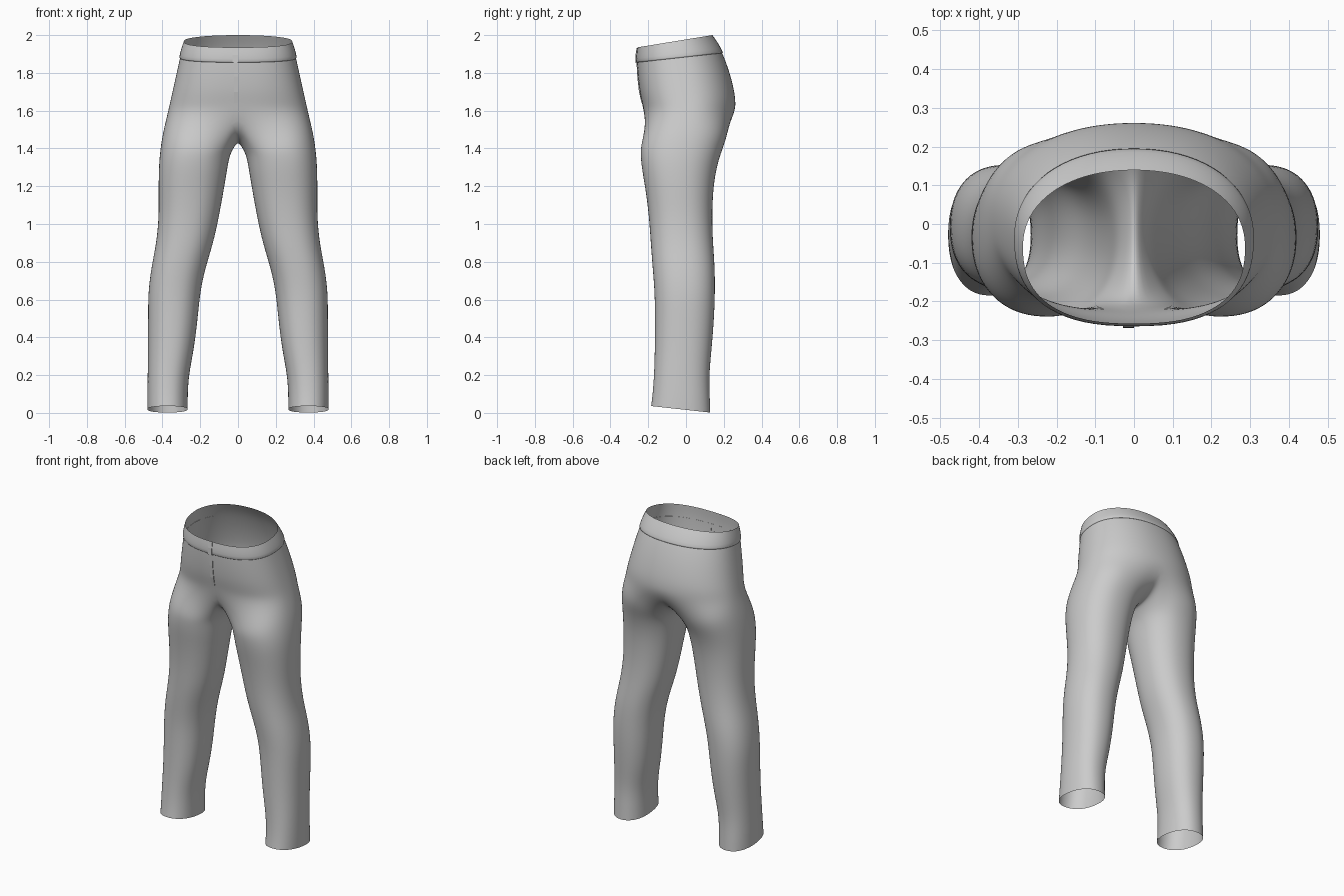
import bpy, bmesh
from math import sin, cos, radians

if "Cube" in bpy.data.objects:
    bpy.data.objects.remove(bpy.data.objects["Cube"])

OUT, INN = 18, 8      # segments round the outside / along the inseam


def power(v, e):
    return abs(v) ** (2 / e) * (1 if v >= 0 else -1)


def torso_ring(half_width, front, back, z_front, z_back, grow=0.0):
    """Half ring on +x, from centre front round the hip to centre back."""
    pts, w = [], half_width + grow
    cy, ry = (front + back) / 2, (back - front) / 2 + grow
    for i in range(OUT + 1):
        a = radians(-90 + 180 * i / OUT)
        e = 2.5 if a < 0 else 2.15
        x = 0 if i in (0, OUT) else w * power(cos(a), e)
        y = cy + ry * power(sin(a), e)
        pts.append((x, y, z_front + (z_back - z_front) * (y - front) / (back - front)))
    return pts


def leg_ring(x_in, x_out, front, back, z_in, z_out, slope=0.0):
    """Closed ring: outer arc front to back, then the inseam side."""
    pts = []
    cx, rx = (x_in + x_out) / 2, (x_out - x_in) / 2
    cy, ry = (front + back) / 2, (back - front) / 2
    for i in range(OUT + INN):
        a = -135 + 270 * i / OUT if i <= OUT else 135 + 90 * (i - OUT) / INN
        a = radians(a)
        x, y = cx + rx * power(cos(a), 2.25), cy + ry * power(sin(a), 2.25)
        z = z_in + (z_out - z_in) * (x - x_in) / (x_out - x_in) + slope * (y - cy)
        pts.append((x, y, z))
    return pts


def bridge(bm, a, b, closed):
    n = len(a)
    for i in range(n if closed else n - 1):
        j = (i + 1) % n
        bm.faces.new((a[i], a[j], b[j], b[i]))


def finish(bm, name, mirror=True, levels=2):
    bmesh.ops.recalc_face_normals(bm, faces=bm.faces)
    for f in bm.faces:
        f.smooth = True
    me = bpy.data.meshes.new(name)
    bm.to_mesh(me)
    bm.free()
    ob = bpy.data.objects.new(name, me)
    bpy.context.collection.objects.link(ob)
    if mirror:
        m = ob.modifiers.new("mirror", 'MIRROR')
        m.merge_threshold = 0.001
    if levels:
        s = ob.modifiers.new("smooth", 'SUBSURF')
        s.levels = s.render_levels = levels
    return ob


# half width, front y, back y, front z, back z
TORSO = [
    (0.288, -0.258, 0.140, 1.935, 2.000),
    (0.298, -0.260, 0.168, 1.895, 1.955),
    (0.308, -0.260, 0.194, 1.855, 1.905),
    (0.327, -0.256, 0.230, 1.780, 1.810),
    (0.347, -0.247, 0.256, 1.700, 1.710),
    (0.361, -0.233, 0.264, 1.640, 1.645),
    (0.375, -0.222, 0.260, 1.580, 1.580),
]
# inseam x, outer x, front y, back y, inseam z, outer z, front-back slope
LEG = [
    (0.022, 0.400, -0.240, 0.220, 1.405, 1.480, 0.08),
    (0.045, 0.415, -0.243, 0.185, 1.360, 1.380, 0.02),
    (0.058, 0.421, -0.234, 0.160, 1.280, 1.290, 0),
    (0.075, 0.422, -0.215, 0.145, 1.180, 1.180, 0),
    (0.100, 0.420, -0.197, 0.139, 1.040, 1.040, 0),
    (0.130, 0.433, -0.188, 0.144, 0.900, 0.900, 0),
    (0.172, 0.460, -0.178, 0.154, 0.770, 0.770, 0),
    (0.200, 0.477, -0.167, 0.155, 0.640, 0.640, 0),
    (0.213, 0.477, -0.165, 0.150, 0.500, 0.500, 0),
    (0.232, 0.477, -0.166, 0.137, 0.340, 0.340, 0),
    (0.261, 0.479, -0.170, 0.123, 0.200, 0.200, 0),
    (0.266, 0.481, -0.178, 0.127, 0.090, 0.090, -0.04),
    (0.266, 0.481, -0.186, 0.130, 0.019, 0.019, -0.11),
]
# crotch seam (y, z) from back to front
CROTCH = [(0.225, 1.535), (0.175, 1.487), (0.11, 1.452), (0.03, 1.437),
          (-0.05, 1.437), (-0.12, 1.462), (-0.178, 1.512)]

# trouser shell: torso strip, crotch seam, legs
bm = bmesh.new()
rings = [[bm.verts.new(p) for p in torso_ring(*r)] for r in TORSO]
for a, b in zip(rings, rings[1:]):
    bridge(bm, a, b, False)
top = rings[-1] + [bm.verts.new((0, y, z)) for y, z in CROTCH]
for r in LEG:
    ring = [bm.verts.new(p) for p in leg_ring(*r)]
    bridge(bm, top, ring, True)
    top = ring
finish(bm, "trousers")

# waistband: slightly raised band with a lip at its lower edge
bm = bmesh.new()
band = [(0, 0.0005), (1, 0.005), (2, 0.006), (2, -0.001)]
rings = [[bm.verts.new(p) for p in torso_ring(*TORSO[k], grow=g)] for k, g in band]
for a, b in zip(rings, rings[1:]):
    bridge(bm, a, b, False)
finish(bm, "waistband", levels=1)


def strip(name, pts, x0, x1, depth):
    """Thin flap following a front profile of (y, z) points."""
    b = bmesh.new()
    rows = [[b.verts.new((x, y - d, z)) for x, d in
             ((x0, -0.002), (x0, depth), (x1, depth), (x1, -0.002))] for y, z in pts]
    for p, q in zip(rows, rows[1:]):
        bridge(b, p, q, False)
    ob = finish(b, name, mirror=False, levels=0)
    for f in ob.data.polygons:
        f.use_smooth = False


# closure tab on the band and the fly below it
strip("waist_tab", [(-0.259, 1.932), (-0.264, 1.895), (-0.265, 1.853)], -0.028, 0.0, 0.003)
strip("fly", [(r[1], r[3]) for r in TORSO[2:6]], -0.022, 0.0, 0.002)
